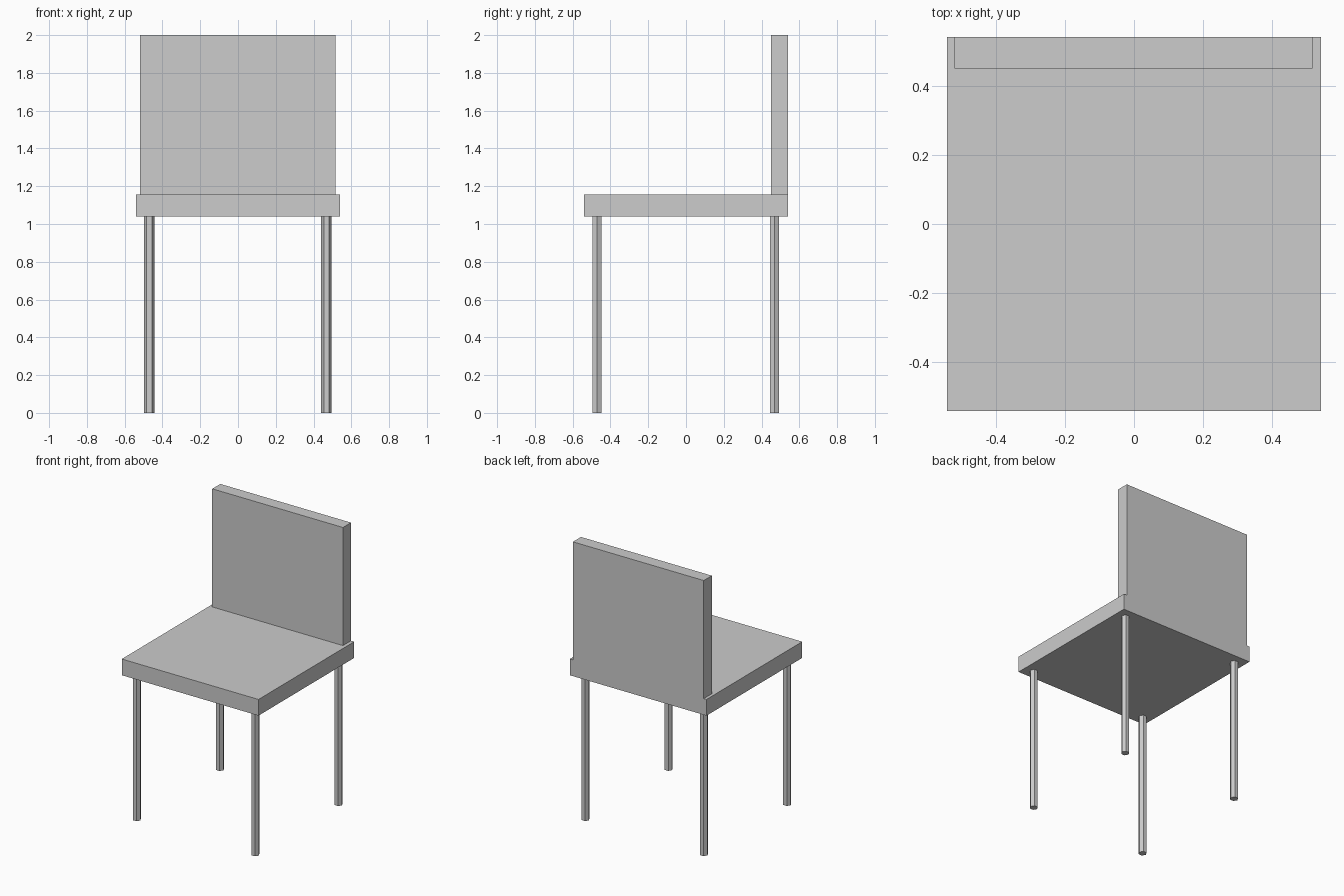
import bpy
import math

if "Cube" in bpy.data.objects:
    bpy.data.objects.remove(bpy.data.objects["Cube"])

grey = bpy.data.materials.new("light grey")
grey.diffuse_color = (0.604, 0.604, 0.604, 1)
grey.use_nodes = True
grey.node_tree.nodes["Principled BSDF"].inputs["Base Color"].default_value = grey.diffuse_color


def box(name, low, high):
    """Box between two opposite corners."""
    bpy.ops.mesh.primitive_cube_add(size=1)
    obj = bpy.context.object
    obj.name = name
    for v in obj.data.vertices:
        v.co = [l if c < 0 else h for c, l, h in zip(v.co, low, high)]
    obj.data.materials.append(grey)


def leg(name, x, y, height=1.039, radius=0.028):
    """Six-sided leg with corners pointing along x."""
    bpy.ops.mesh.primitive_cylinder_add(
        vertices=6, radius=radius, depth=height,
        location=(x, y, height / 2), rotation=(0, 0, math.radians(90)))
    obj = bpy.context.object
    obj.name = name
    obj.data.materials.append(grey)


# Seat slab and backrest, flush at the rear
box("seat", (-0.541, -0.541, 1.039), (0.541, 0.541, 1.155))
box("backrest", (-0.519, 0.45, 1.155), (0.516, 0.541, 2.0))

# Four legs
for side, x in (("left", -0.47), ("right", 0.468)):
    for end, y in (("front", -0.472), ("back", 0.468)):
        leg(f"{end}_{side}_leg", x, y)
